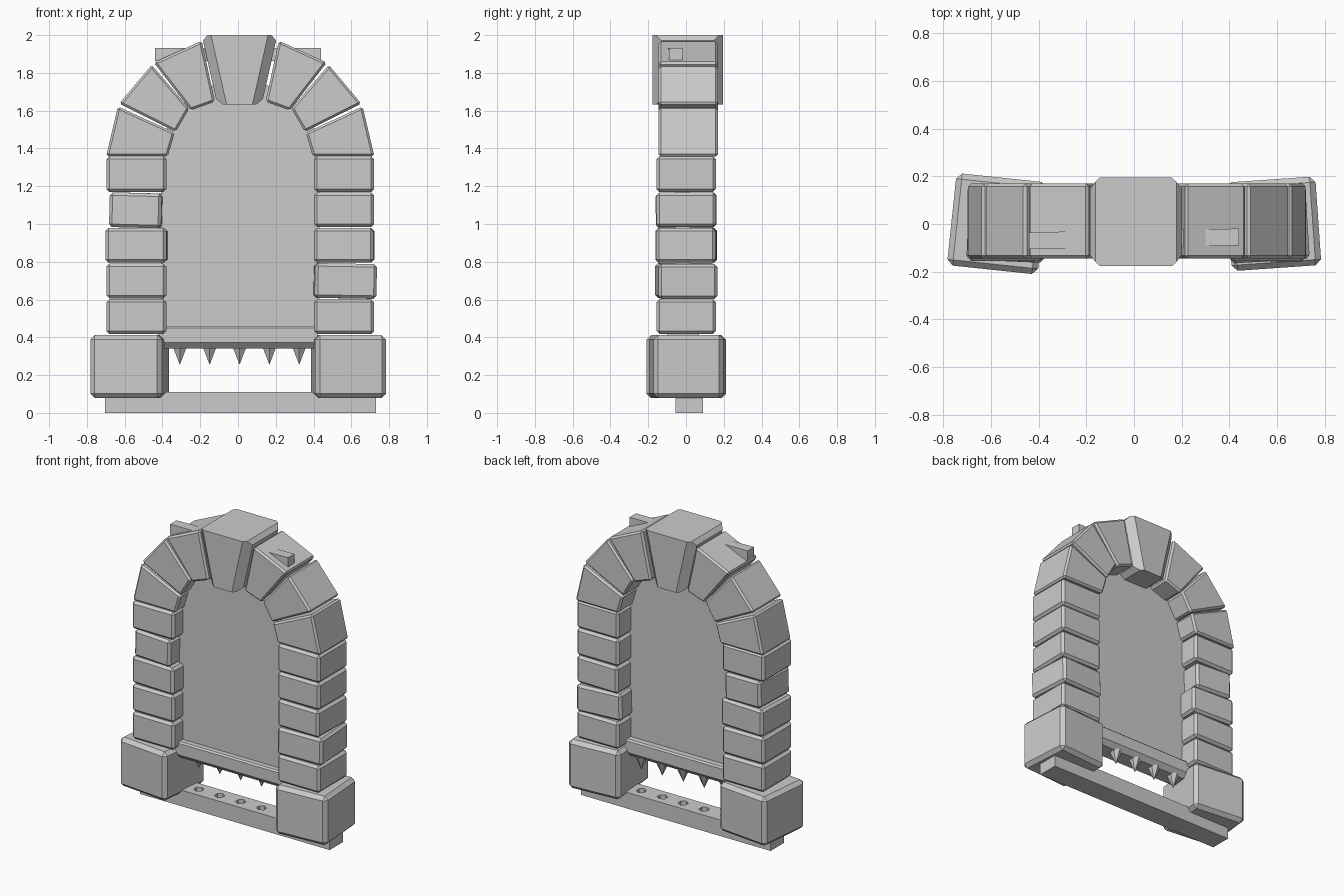
import bpy, bmesh
from math import radians, pi, cos, sin

if "Cube" in bpy.data.objects:
    bpy.data.objects.remove(bpy.data.objects["Cube"])

CX = 0.012  # arch centre line


def add(name, bm, bevel=0.0):
    bmesh.ops.recalc_face_normals(bm, faces=bm.faces)
    me = bpy.data.meshes.new(name)
    bm.to_mesh(me)
    bm.free()
    ob = bpy.data.objects.new(name, me)
    bpy.context.collection.objects.link(ob)
    if bevel:
        m = ob.modifiers.new("chamfer", 'BEVEL')
        m.width, m.segments, m.limit_method = bevel, 1, 'ANGLE'
    return ob


def block(name, loc, size, rot=(0, 0, 0), bevel=0.0):
    bm = bmesh.new()
    bmesh.ops.create_cube(bm, size=1)
    bmesh.ops.scale(bm, vec=size, verts=bm.verts)
    ob = add(name, bm, bevel)
    ob.location = loc
    ob.rotation_euler = [radians(a) for a in rot]
    return ob


def prism(name, pts, y0, y1, bevel=0.0):
    """Front outline (x, z) extruded from y0 to y1."""
    bm = bmesh.new()
    f = bm.faces.new([bm.verts.new((x, y0, z)) for x, z in pts])
    r = bmesh.ops.extrude_face_region(bm, geom=[f])
    vs = [v for v in r['geom'] if isinstance(v, bmesh.types.BMVert)]
    bmesh.ops.translate(bm, vec=(0, y1 - y0, 0), verts=vs)
    return add(name, bm, bevel)


def cone(name, x, y, z, r1, r2, depth, sides=6):
    bm = bmesh.new()
    bmesh.ops.create_cone(bm, cap_ends=True, segments=sides,
                          radius1=r1, radius2=r2, depth=depth)
    ob = add(name, bm)
    ob.location = (x, y, z)
    return ob


# Big base stones, slightly twisted
block("base_stone_left", (-0.574, 0.001, 0.245), (0.382, 0.388, 0.334), (0, 0, -6), 0.024)
block("base_stone_right", (0.585, 0.001, 0.245), (0.376, 0.372, 0.334), (0, 0, 4), 0.024)

# Side columns: (dx, dz, width, tilt, yaw) per odd stone
odd = {(-1, 3): (0.0, -0.003, 0.276, 1.5, -2), (-1, 2): (0.004, 0, 0.324, 0, -2.5),
       (1, 1): (0.0, 0, 0.328, 1, 3.5), (1, 2): (0, 0, 0.314, 0, -1)}
for side in (-1, 1):
    for i in range(5):
        dx, dz, w, tilt, yaw = odd.get((side, i), (0, 0, 0.318, 0, 0))
        block(f"column_stone_{'left' if side < 0 else 'right'}_{i + 1}",
              (CX + side * 0.55 + dx, 0.001, 0.51 + i * 0.1885 + dz),
              (w, 0.314, 0.184 if i < 4 else 0.19), (0, tilt, yaw), 0.016)

# Arch stones, mirrored about the centre line
arch = [[(0.384, 1.358), (0.71, 1.358), (0.648, 1.622), (0.347, 1.484)],
        [(0.641, 1.637), (0.469, 1.842), (0.27, 1.612), (0.342, 1.488)],
        [(0.458, 1.855), (0.204, 1.97), (0.134, 1.648), (0.262, 1.602)]]
for side in (-1, 1):
    for i, pts in enumerate(arch):
        prism(f"arch_stone_{'left' if side < 0 else 'right'}_{i + 1}",
              [(CX + side * x, z) for x, z in pts], -0.145, 0.169, 0.012)

# Keystone: tapered block with wide chamfers on its upright edges
bm = bmesh.new()
bmesh.ops.create_cube(bm, size=1)
for v in bm.verts:
    top = v.co.z > 0
    v.co = (CX - 0.004 + v.co.x * (0.40 if top else 0.235), 0.009 + v.co.y * 0.372,
            2.0 if top else 1.632)
up = [e for e in bm.edges if abs(e.verts[0].co.z - e.verts[1].co.z) > 0.1]
bmesh.ops.bevel(bm, geom=up, offset=0.048, segments=1, affect='EDGES', profile=0.5)
sides = [e for e in bm.edges
         if abs(e.verts[0].co.z - e.verts[1].co.z) < 0.01
         and abs(e.verts[0].co.x - e.verts[1].co.x) < 0.01]
bmesh.ops.bevel(bm, geom=sides, offset=0.03, segments=1, affect='EDGES', profile=0.5)
add("keystone", bm)

# Hoist beam through the upper arch stones
block("hoist_beam", (0, -0.062, 1.898), (0.88, 0.07, 0.068), (0, 0, 1))

# Gate panel: slab with rounded top tucked into the stones
outline = [(CX - 0.42, 0.42), (CX + 0.42, 0.42)]
outline += [(CX + 0.42 * cos(pi * k / 10), 1.36 + 0.40 * sin(pi * k / 10)) for k in range(11)]
prism("gate_panel", outline, -0.055, 0.02)

# Gate bottom rail: side profile (y, z) with chamfered underside, run along x
rail = prism("gate_rail", [(-0.10, 0.372), (-0.07, 0.34), (0.04, 0.34), (0.07, 0.372),
                           (0.07, 0.45), (0.06, 0.46), (-0.09, 0.46), (-0.10, 0.45)],
             -0.42, 0.42)
rail.rotation_euler.z = pi / 2

# Threshold with spike sockets
sill = block("threshold", (0.014, 0.018, 0.055), (1.434, 0.145, 0.11))
for i in range(5):
    x = 0.008 + (i - 2) * 0.158
    cone(f"gate_spike_{i + 1}", x, 0.018, 0.302, 0.0, 0.042, 0.095)
    cutter = cone(f"socket_cutter_{i + 1}", x, 0.018, 0.10, 0.033, 0.033, 0.14)
    cutter.hide_render = True
    cutter.hide_viewport = True
    b = sill.modifiers.new("socket", 'BOOLEAN')
    b.operation, b.object, b.solver = 'DIFFERENCE', cutter, 'EXACT'
